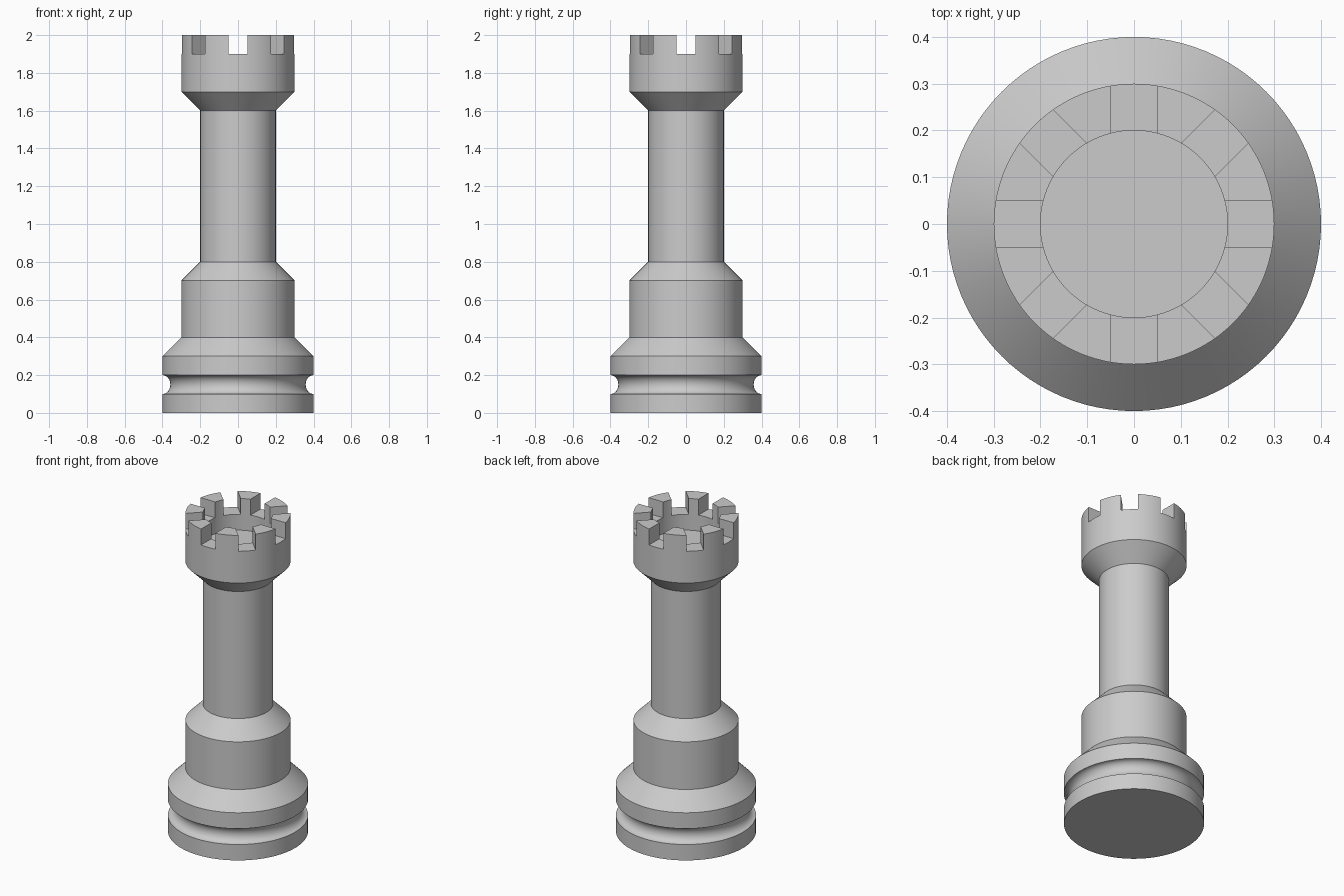
import bpy, bmesh, math
from mathutils import Matrix, Vector

cube = bpy.data.objects.get("Cube")
if cube:
    bpy.data.objects.remove(cube, do_unlink=True)

SEGMENTS = 96
NOTCHES = 8

grey = bpy.data.materials.new("plain_grey")
grey.use_nodes = True
grey.diffuse_color = (0.6, 0.6, 0.6, 1)
grey.node_tree.nodes["Principled BSDF"].inputs["Base Color"].default_value = (0.6, 0.6, 0.6, 1)


def make_object(name, bm):
    bmesh.ops.recalc_face_normals(bm, faces=bm.faces)
    mesh = bpy.data.meshes.new(name)
    bm.to_mesh(mesh)
    bm.free()
    mesh.materials.append(grey)
    obj = bpy.data.objects.new(name, mesh)
    bpy.context.collection.objects.link(obj)
    return obj


def lathe(name, profile):
    """Turn a (radius, height) profile around z into a closed solid."""
    bm = bmesh.new()
    verts = [bm.verts.new((r, 0, z)) for r, z in profile]
    edges = [bm.edges.new(pair) for pair in zip(verts, verts[1:])]
    bmesh.ops.spin(bm, geom=verts + edges, cent=(0, 0, 0), axis=(0, 0, 1),
                   angle=math.tau, steps=SEGMENTS, use_duplicate=False)
    bmesh.ops.remove_doubles(bm, verts=bm.verts, dist=1e-4)
    return make_object(name, bm)


# Rounded groove around the foot
groove = []
for i in range(13):
    a = math.pi * i / 12
    groove.append((0.4 - 0.042 * math.sin(a), 0.15 - 0.05 * math.cos(a)))

# Foot, collar, shaft and hollow crown in one turned profile
tower = lathe("turned_tower", [
    (0, 0), (0.4, 0), *groove, (0.4, 0.3),
    (0.3, 0.4), (0.3, 0.7), (0.2, 0.8),
    (0.2, 1.6), (0.3, 1.7), (0.3, 2.0),
    (0.2, 2.0), (0.2, 1.8), (0, 1.8)])

# Straight-sided notches cut through the crown wall
bm = bmesh.new()
for i in range(NOTCHES):
    place = (Matrix.Rotation(math.tau * i / NOTCHES, 4, 'Z')
             @ Matrix.Translation(Vector((0.25, 0, 2.0)))
             @ Matrix.Diagonal((0.2, 0.1, 0.2, 1)))
    bmesh.ops.create_cube(bm, size=1, matrix=place)
cutter = make_object("notch_cutter", bm)
cutter.hide_render = True

cut = tower.modifiers.new("notches", 'BOOLEAN')
cut.operation = 'DIFFERENCE'
cut.solver = 'EXACT'
cut.object = cutter

bpy.ops.object.select_all(action='DESELECT')
tower.select_set(True)
bpy.context.view_layer.objects.active = tower
bpy.ops.object.modifier_apply(modifier=cut.name)
bpy.data.objects.remove(cutter, do_unlink=True)

# Smooth round walls, crisp rims
bpy.ops.object.shade_smooth_by_angle(angle=math.radians(30))
